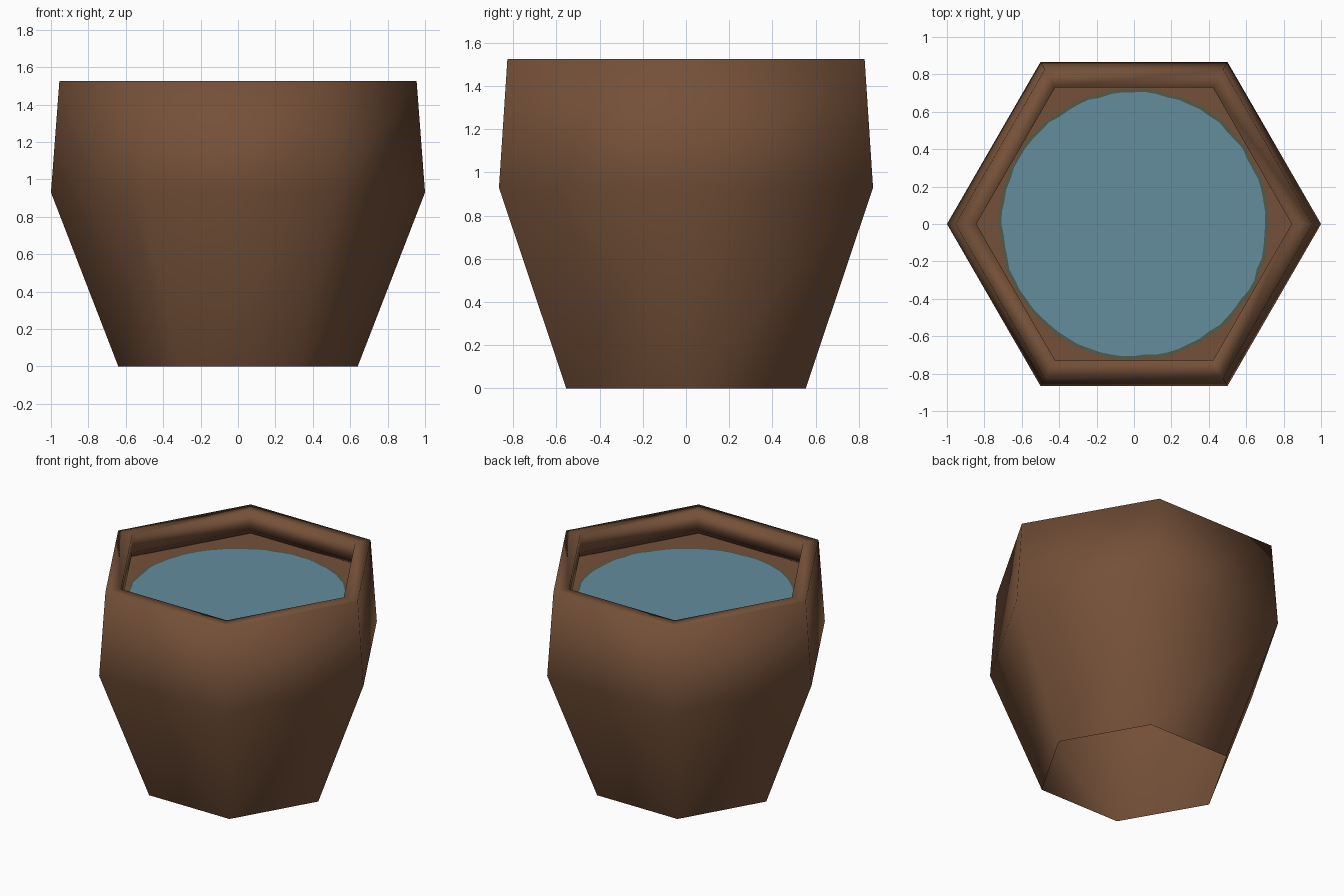
import bpy, bmesh, math, random

if "Cube" in bpy.data.objects:
    bpy.data.objects.remove(bpy.data.objects["Cube"])

random.seed(3)

def material(name, rgb):
    m = bpy.data.materials.new(name)
    m.diffuse_color = (*rgb, 1)
    m.use_nodes = True
    m.node_tree.nodes["Principled BSDF"].inputs["Base Color"].default_value = m.diffuse_color
    return m

brown = material("brown clay", (0.175, 0.081, 0.04))
green = material("murky green", (0.085, 0.105, 0.068))
blue = material("water blue", (0.125, 0.266, 0.335))

def ring(bm, radii, z):
    n = len(radii)
    return [bm.verts.new((r * math.cos(2 * math.pi * i / n),
                          r * math.sin(2 * math.pi * i / n), z))
            for i, r in enumerate(radii)]

def bridge(bm, a, b, mat=0):
    n = len(a)
    for i in range(n):
        j = (i + 1) % n
        bm.faces.new((a[i], a[j], b[j], b[i])).material_index = mat

def finish(bm, name, mats):
    for f in bm.faces:
        f.smooth = True
    me = bpy.data.meshes.new(name)
    bm.to_mesh(me)
    bm.free()
    for m in mats:
        me.materials.append(m)
    ob = bpy.data.objects.new(name, me)
    bpy.context.collection.objects.link(ob)

# hexagonal pot, open underneath: outside, flat rim, lip and its undercut
FLOOR_R, FLOOR_Z = 0.95, 1.32
profile = [(0.64, 0), (1.0, 0.93), (0.955, 1.525), (0.843, 1.525),
           (0.843, 1.395), (FLOOR_R, FLOOR_Z)]
bm = bmesh.new()
loops = [ring(bm, [r] * 6, z) for r, z in profile]
for a, b in zip(loops, loops[1:]):
    bridge(bm, a, b)
finish(bm, "pot", [brown])

# floor: brown out to the hexagon, thin murky border, ragged water inside
N = 72
hexagon = [FLOOR_R * math.cos(math.pi / 6)
           / math.cos((2 * math.pi * i / N) % (math.pi / 3) - math.pi / 6)
           for i in range(N)]
edge = [0.722 + random.uniform(-0.006, 0.006) for _ in range(N)]
bm = bmesh.new()
outer = ring(bm, hexagon, FLOOR_Z)
border = ring(bm, edge, FLOOR_Z)
water = ring(bm, [r - 0.018 for r in edge], FLOOR_Z)
bridge(bm, outer, border, 0)
bridge(bm, border, water, 1)
bm.faces.new(water).material_index = 2
finish(bm, "water_floor", [brown, green, blue])
